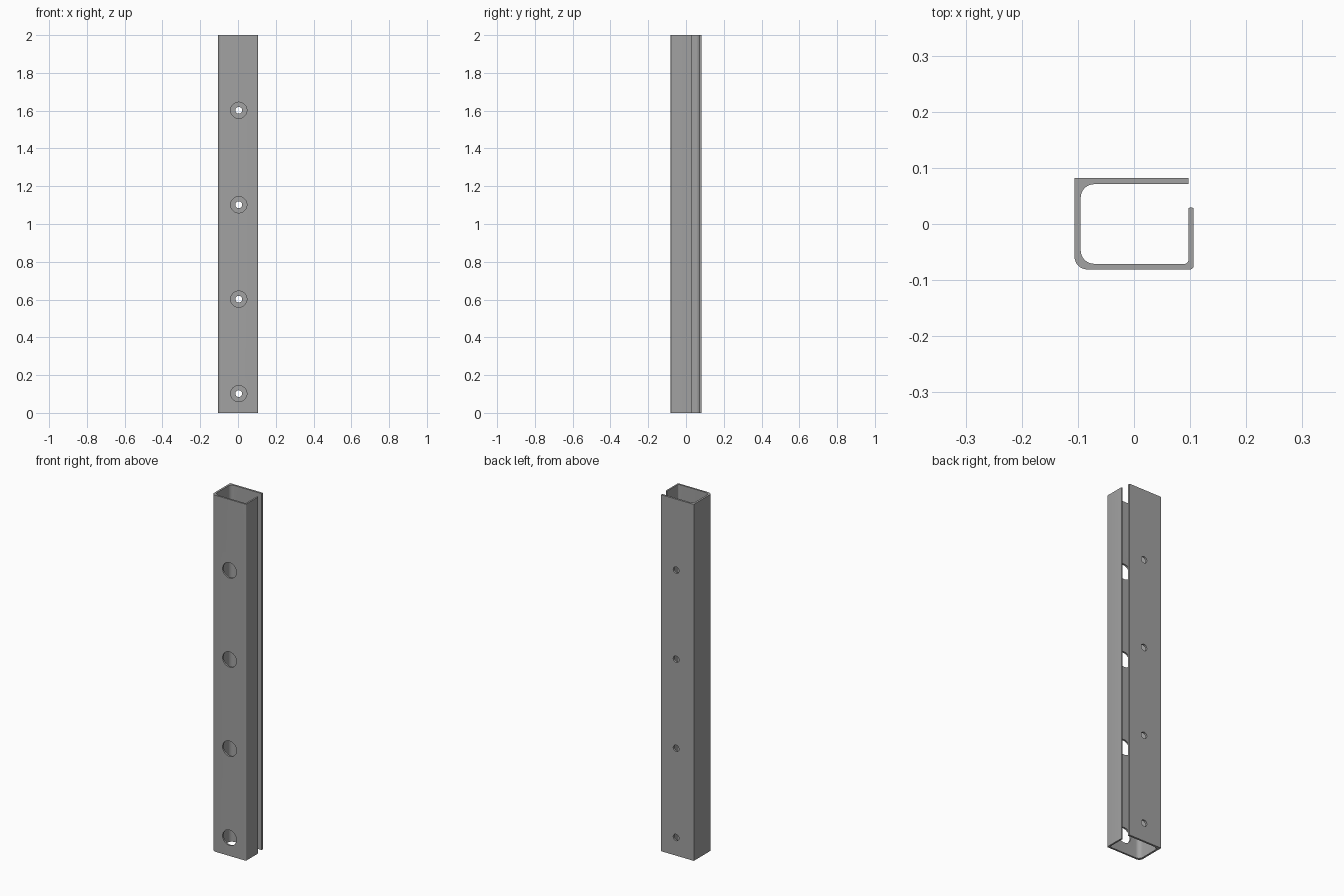
import bpy, bmesh, math
from mathutils import Vector, Matrix

if "Cube" in bpy.data.objects:
    bpy.data.objects.remove(bpy.data.objects["Cube"])

HEIGHT = 2.0

# Single grey metal
metal = bpy.data.materials.new("grey metal")
metal.use_nodes = True
grey = (0.36, 0.36, 0.36, 1)
metal.diffuse_color = grey
metal.node_tree.nodes["Principled BSDF"].inputs["Base Color"].default_value = grey


def fillet(corners, steps=8):
    """Round each (x, y, radius) right-angled corner of a closed outline."""
    pts = []
    for i, (x, y, r) in enumerate(corners):
        p = Vector((x, y))
        if r == 0:
            pts.append(p)
            continue
        a = (Vector(corners[i - 1][:2]) - p).normalized() * r
        b = (Vector(corners[(i + 1) % len(corners)][:2]) - p).normalized() * r
        for k in range(steps + 1):
            t = k / steps * math.pi / 2
            pts.append(p + a * (1 - math.sin(t)) + b * (1 - math.cos(t)))
    return pts


def new_object(name, bm):
    bmesh.ops.recalc_face_normals(bm, faces=bm.faces)
    mesh = bpy.data.meshes.new(name)
    bm.to_mesh(mesh)
    bm.free()
    mesh.materials.append(metal)
    obj = bpy.data.objects.new(name, mesh)
    bpy.context.collection.objects.link(obj)
    return obj


# Open box section: back plate, left wall, front plate, short slotted flange
outline = fillet([
    (-0.106, 0.082, 0), (-0.106, -0.081, 0.023), (0.106, -0.081, 0.006),
    (0.106, 0.029, 0.002), (0.097, 0.029, 0.002), (0.097, -0.071, 0.007),
    (-0.095, -0.071, 0.024), (-0.095, 0.071, 0.024),
    (0.097, 0.071, 0), (0.097, 0.082, 0),
])
bm = bmesh.new()
base = bm.faces.new([bm.verts.new((p.x, p.y, 0)) for p in outline])
top = bmesh.ops.extrude_face_region(bm, geom=[base], use_keep_orig=True)["geom"]
bmesh.ops.translate(bm, vec=(0, 0, HEIGHT),
                    verts=[v for v in top if isinstance(v, bmesh.types.BMVert)])
channel = new_object("slotted_channel", bm)

# Access holes in the front plate, screw holes in the back plate
bm = bmesh.new()
for i in range(4):
    for radius, y in ((0.043, -0.076), (0.018, 0.076)):
        place = Matrix.Translation((0.004, y, 0.102 + 0.5 * i)) @ Matrix.Rotation(math.pi / 2, 4, "X")
        bmesh.ops.create_cone(bm, cap_ends=True, segments=32, radius1=radius,
                              radius2=radius, depth=0.05, matrix=place)
cutter = new_object("hole_cutter", bm)
cutter.hide_render = True

cut = channel.modifiers.new("holes", "BOOLEAN")
cut.operation = "DIFFERENCE"
cut.solver = "EXACT"
cut.object = cutter

# Apply the cut, then shade the rounded corners smooth
bpy.ops.object.select_all(action="DESELECT")
channel.select_set(True)
bpy.context.view_layer.objects.active = channel
bpy.ops.object.modifier_apply(modifier=cut.name)
bpy.data.objects.remove(cutter)
bpy.ops.object.shade_smooth_by_angle(angle=math.radians(30))
